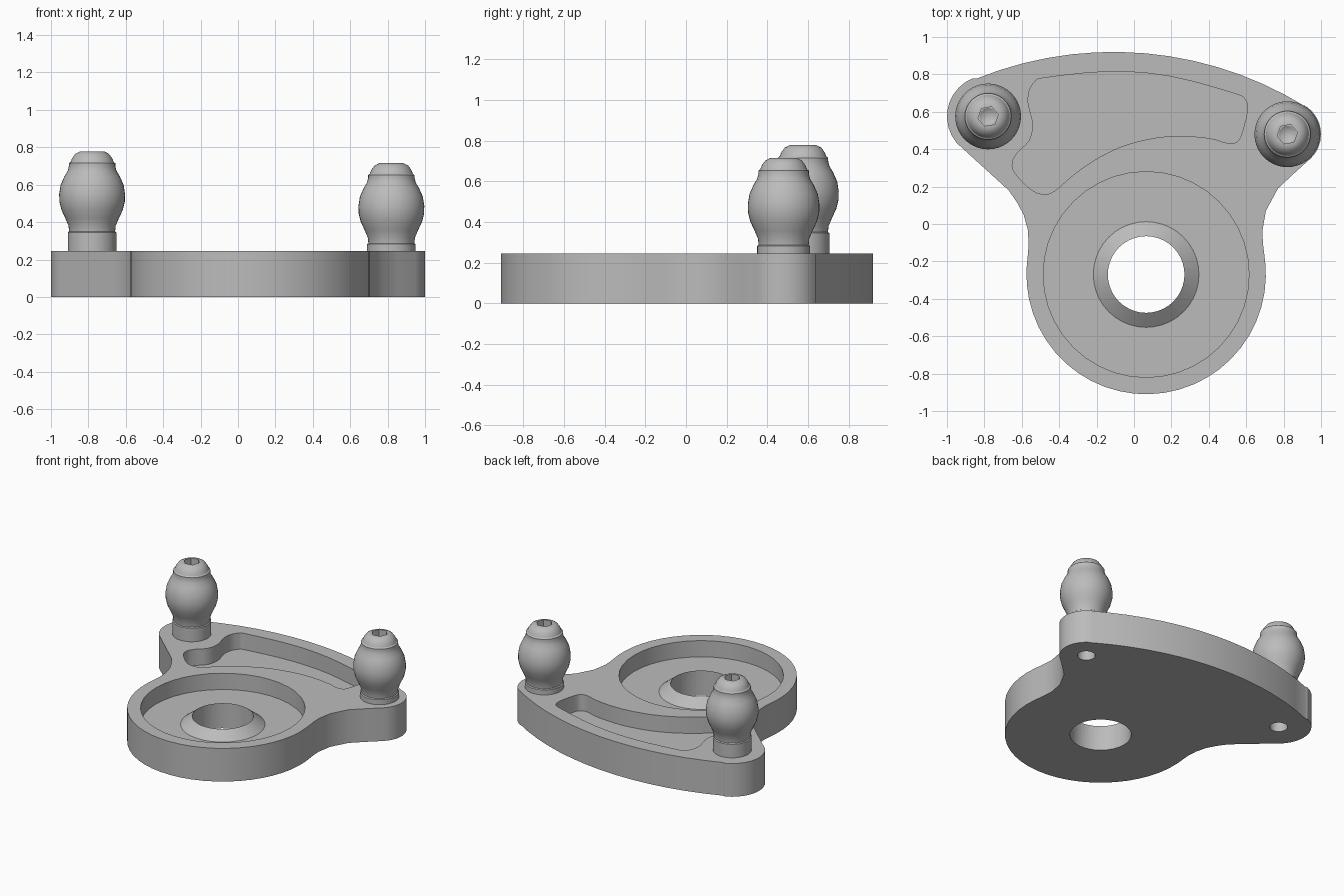
import bpy, bmesh
from math import sin, cos, pi, radians
from mathutils import Vector

if "Cube" in bpy.data.objects:
    bpy.data.objects.remove(bpy.data.objects["Cube"])

GREY = (0.5, 0.5, 0.5, 1)
metal = bpy.data.materials.new("grey_metal")
metal.use_nodes = True
metal.diffuse_color = GREY
metal.node_tree.nodes["Principled BSDF"].inputs["Base Color"].default_value = GREY

TOP, FLOOR = 0.245, 0.125
HUB = (0.065, -0.27)


def arc(center, r, a0, a1, n):
    steps = [radians(a0 + (a1 - a0) * i / n) for i in range(n + 1)]
    return [(center[0] + r * cos(a), center[1] + r * sin(a)) for a in steps]


def smooth_loop(pts, n=3):
    """Closed Catmull-Rom curve through the points."""
    p = [Vector(q) for q in pts]
    out = []
    for i in range(len(p)):
        a, b, c, d = (p[(i + k - 1) % len(p)] for k in range(4))
        for s in range(n):
            t = s / n
            out.append(0.5 * (2 * b + (c - a) * t + (2 * a - 5 * b + 4 * c - d) * t**2
                              + (3 * b - a - 3 * c + d) * t**3))
    return out


def make_object(name, bm):
    bmesh.ops.recalc_face_normals(bm, faces=bm.faces)
    mesh = bpy.data.meshes.new(name)
    bm.to_mesh(mesh)
    bm.free()
    mesh.materials.append(metal)
    ob = bpy.data.objects.new(name, mesh)
    bpy.context.collection.objects.link(ob)
    return ob


def prism(name, outline, z0, z1):
    bm = bmesh.new()
    face = bm.faces.new([bm.verts.new((p[0], p[1], z0)) for p in outline])
    ext = bmesh.ops.extrude_face_region(bm, geom=[face], use_keep_orig=True)
    verts = [g for g in ext["geom"] if isinstance(g, bmesh.types.BMVert)]
    bmesh.ops.translate(bm, verts=verts, vec=(0, 0, z1 - z0))
    return make_object(name, bm)


def lathe(name, profile, center, dz=0, steps=40):
    bm = bmesh.new()
    verts = [bm.verts.new((r, 0, z + dz)) for r, z in profile]
    edges = [bm.edges.new(pair) for pair in zip(verts, verts[1:])]
    bmesh.ops.spin(bm, geom=verts + edges, cent=(0, 0, 0), axis=(0, 0, 1),
                   angle=2 * pi, steps=steps)
    bmesh.ops.remove_doubles(bm, verts=bm.verts, dist=1e-4)
    bmesh.ops.translate(bm, verts=bm.verts, vec=(*center, 0))
    return make_object(name, bm)


def combine(ob, tool, operation="DIFFERENCE"):
    mod = ob.modifiers.new("shape", "BOOLEAN")
    mod.operation, mod.solver, mod.object = operation, "EXACT", tool
    deps = bpy.context.evaluated_depsgraph_get()
    mesh = bpy.data.meshes.new_from_object(ob.evaluated_get(deps))
    ob.modifiers.clear()
    ob.data = mesh
    bpy.data.objects.remove(tool)


def shade(ob):
    bpy.ops.object.select_all(action="DESELECT")
    ob.select_set(True)
    bpy.context.view_layer.objects.active = ob
    bpy.ops.object.shade_smooth_by_angle(angle=radians(30))


# Stud positions and height offsets
STUDS = {"right_ball_stud": ((-0.78, 0.575), 0), "left_ball_stud": ((0.82, 0.48), -0.063)}
right_lug, left_lug = (s[0] for s in STUDS.values())

# Base plate: round hub, two lugs and a wide curved back edge
outline = arc(HUB, 0.64, 177, 366, 26)
outline += [(0.69, -0.11), (0.686, -0.04), (0.705, 0.07), (0.77, 0.19), (0.855, 0.27)]
outline += arc(left_lug, 0.18, -45, 62, 10)
outline += arc((-0.11, -1.03), 1.95, 58, 112, 14)
outline += arc(right_lug, 0.22, 112, 220, 9)
outline += [(-0.67, 0.18), (-0.625, 0.115), (-0.59, 0.05), (-0.568, -0.03), (-0.563, -0.11)]
plate = prism("base_plate", outline, 0, TOP)

# Round pocket with a conical boss and a through bore
combine(plate, prism("round_pocket", arc(HUB, 0.55, 0, 351, 39), FLOOR, 0.5))
boss = [(0, 0.05), (0.2825, 0.05), (0.2825, FLOOR), (0.1, 0.266), (0, 0.266)]
combine(plate, lathe("boss", boss, HUB), "UNION")
combine(plate, prism("bore", arc(HUB, 0.205, 0, 351, 39), -0.2, 0.5))

# Curved pocket between the lugs
kidney = [(-0.53, 0.76), (-0.475, 0.782), (-0.13, 0.815), (0.19, 0.79), (0.53, 0.7),
          (0.595, 0.665), (0.605, 0.6), (0.575, 0.48), (0.55, 0.44), (0.5, 0.432),
          (0.395, 0.46), (0.19, 0.47), (-0.02, 0.43), (-0.18, 0.36), (-0.315, 0.27),
          (-0.42, 0.18), (-0.475, 0.16), (-0.545, 0.18), (-0.635, 0.27), (-0.65, 0.33),
          (-0.62, 0.385), (-0.56, 0.445), (-0.54, 0.535), (-0.565, 0.64), (-0.56, 0.71)]
combine(plate, prism("curved_pocket", smooth_loop(kidney), FLOOR, 0.5))

# Screw holes in the underside
for spot in (right_lug, left_lug):
    combine(plate, prism("screw_hole", arc(spot, 0.06, 0, 345, 23), -0.2, 0.2))
shade(plate)

# Ball studs with hexagon sockets
stud_profile = [(0, 0.29), (0.13, 0.29), (0.13, 0.345), (0.123, 0.35), (0.126, 0.38),
                (0.143, 0.42), (0.164, 0.465), (0.175, 0.51), (0.176, 0.55), (0.168, 0.6),
                (0.148, 0.645), (0.13, 0.675), (0.124, 0.7), (0.124, 0.715), (0.115, 0.722),
                (0.107, 0.742), (0.09, 0.765), (0.065, 0.778), (0, 0.778)]
for name, (spot, dz) in STUDS.items():
    # The foot always reaches just below the plate surface
    profile = [(r, 0.22 - dz if z == 0.29 else z) for r, z in stud_profile]
    stud = lathe(name, profile, spot, dz)
    combine(stud, prism("hex_socket", arc(spot, 0.055, 10, 310, 5), 0.7 + dz, 1))
    tip = [(0, 0.67), (0.045, 0.7), (0.045, 0.71), (0, 0.71)]
    combine(stud, lathe("socket_tip", tip, spot, dz, 20))
    shade(stud)
